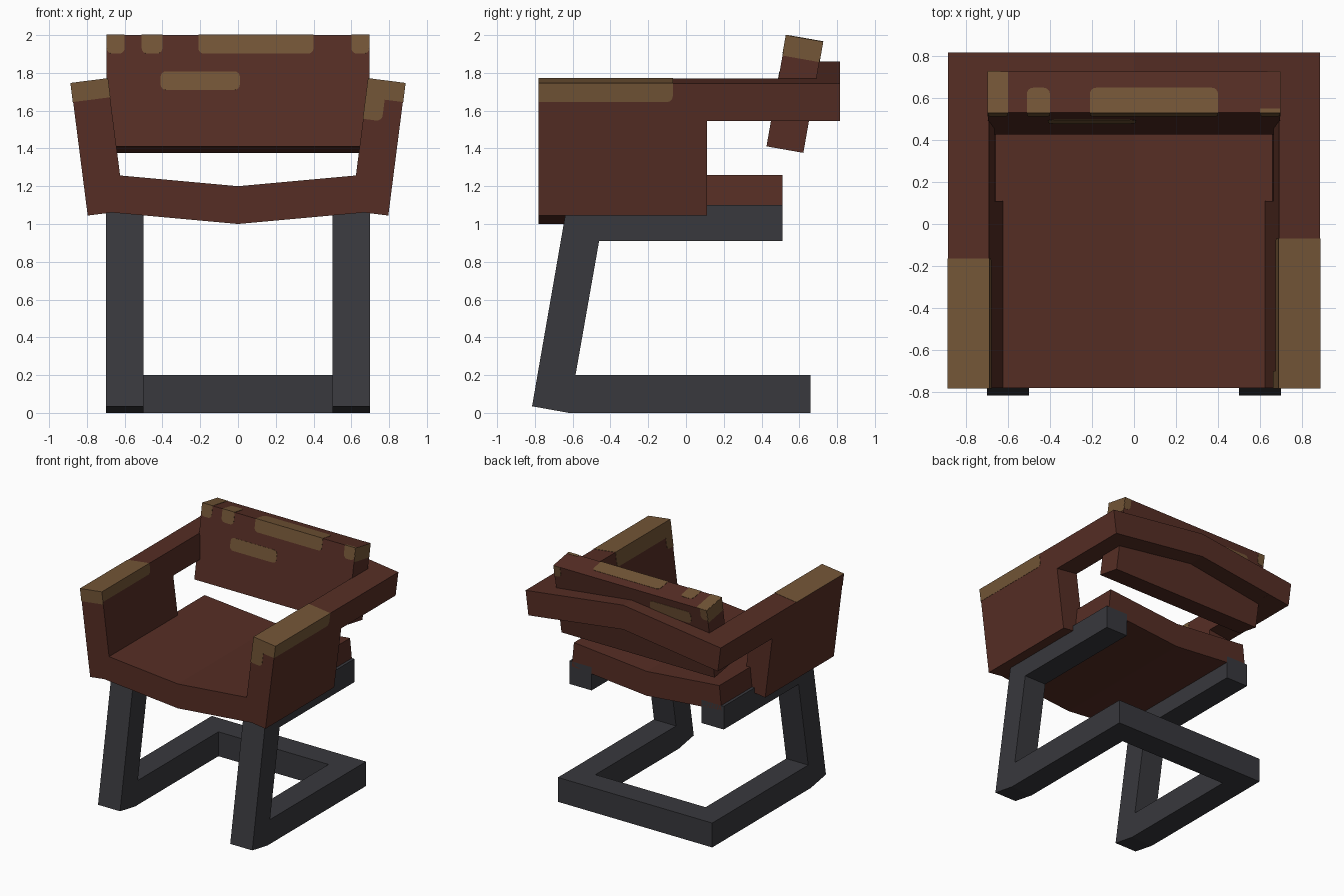
import bpy, bmesh, math
from mathutils import Vector

cube = bpy.data.objects.get("Cube")
if cube:
    bpy.data.objects.remove(cube, do_unlink=True)


def material(name, rgb):
    m = bpy.data.materials.new(name)
    m.use_nodes = True
    color = (*rgb, 1)
    m.diffuse_color = color
    m.node_tree.nodes["Principled BSDF"].inputs["Base Color"].default_value = color
    return m


LEATHER = material("brown leather", (0.093, 0.027, 0.018))
WORN = material("worn tan", (0.174, 0.093, 0.038))
METAL = material("dark metal", (0.040, 0.040, 0.047))
X, Y, Z = Vector((1, 0, 0)), Vector((0, 1, 0)), Vector((0, 0, 1))


def prism(name, outline, origin, u, v, sweep, mat):
    """Extrude a flat outline, drawn in the u-v plane, along sweep."""
    bm = bmesh.new()
    face = bm.faces.new([bm.verts.new(origin + u * a + v * b) for a, b in outline])
    ext = bmesh.ops.extrude_face_region(bm, geom=[face])
    moved = [g for g in ext["geom"] if isinstance(g, bmesh.types.BMVert)]
    bmesh.ops.translate(bm, verts=moved, vec=sweep)
    bmesh.ops.recalc_face_normals(bm, faces=bm.faces)
    mesh = bpy.data.meshes.new(name)
    bm.to_mesh(mesh)
    bm.free()
    mesh.materials.append(mat)
    obj = bpy.data.objects.new(name, mesh)
    bpy.context.collection.objects.link(obj)
    return obj


def rect(a0, a1, b0, b1, radii=(0, 0, 0, 0)):
    """Rectangle with a radius per corner: low-low, high-low, high-high, low-high."""
    corners = [(a0, b0, 1, 1), (a1, b0, -1, 1), (a1, b1, -1, -1), (a0, b1, 1, -1)]
    pts = []
    for i, ((a, b, sa, sb), r) in enumerate(zip(corners, radii)):
        if r == 0:
            pts.append((a, b))
            continue
        for k in range(5):
            t = math.radians(180 + 90 * i + 22.5 * k)
            pts.append((a + sa * r + r * math.cos(t), b + sb * r + r * math.sin(t)))
    return pts


T = 0.002  # thickness of the worn patches


def patch(name, outline, origin, u, v, normal):
    prism(name, outline, origin, u, v, normal * T, WORN)


# Cantilever frame: two bent sides joined by a rear floor bar
side = [(0.51, 0.91), (0.51, 1.10), (-0.63, 1.10), (-0.815, 0.035), (-0.62, 0),
        (0.66, 0), (0.66, 0.2), (-0.585, 0.2), (-0.46, 0.91)]
frame = prism("frame_sides", side, X * 0.5, Y, Z, X * 0.2, METAL)
frame.modifiers.new("Mirror", 'MIRROR')
prism("rear_floor_bar", rect(-0.5, 0.5, 0, 0.2), Y * 0.46, X, Z, Y * 0.2, METAL)

# Shallow V seat
seat = [(0, 1.2), (0.66, 1.26), (0.68, 1.062), (0, 1.0), (-0.68, 1.062), (-0.66, 1.26)]
prism("seat", seat, Y * -0.78, X, Z, Y * 1.29, LEATHER)

# Peaked rail behind the backrest
rail = [(0, 1.86), (0.69, 1.77), (0.665, 1.572), (0, 1.66), (-0.665, 1.572), (-0.69, 1.77)]
prism("back_rail", rail, Y * 0.61, X, Z, Y * 0.205, LEATHER)

# Splayed arms: deep panel in front, slim strip behind
W, DEEP, STRIP = 0.197, 0.706, 0.2
arm = [(0, 0), (1.595, 0), (1.595, STRIP), (0.89, STRIP), (0.89, DEEP), (0, DEEP)]
for s, label, worn_len in ((1, "left", 0.71), (-1, "right", 0.615)):
    out = Vector((0.992 * s, 0, -0.127))
    down = Vector((-0.127 * s, 0, -0.992))
    corner = Vector((0.69 * s, -0.78, 1.77))
    prism(label + "_arm", arm, corner, Y, down, out * W, LEATHER)
    patch(label + "_arm_worn_top", rect(-T, worn_len, -T, W + T, (0, 0, 0, 0)),
          corner, Y, out, -down)
    patch(label + "_arm_worn_front", rect(-T, W + T, 0, 0.1), corner, out, down, -Y)
    depth = 0.12 if s > 0 else 0.08
    patch(label + "_arm_worn_inside", rect(0, worn_len, 0, depth, (0, 0, 0.03, 0)),
          corner, Y, down, -out)
    if s > 0:
        patch("left_arm_worn_outside", rect(0, worn_len, 0, 0.1, (0, 0, 0.03, 0)),
              corner + out * W, Y, down, out)
        patch("left_arm_worn_front_drip", rect(-T, 0.1, 0.1, 0.215, (0, 0, 0.03, 0)),
              corner, out, down, -Y)
        patch("left_arm_worn_inside_drip", rect(0, 0.08, depth, 0.215, (0, 0, 0.03, 0)),
              corner, Y, down, -out)

# Leaning backrest slab
lean = math.radians(10)
down = Vector((0, -math.sin(lean), -math.cos(lean)))
back = Vector((0, math.cos(lean), -math.sin(lean)))
top = Vector((0, 0.53, 2.0))
H, D, HALF = 0.598, 0.198, 0.695
prism("backrest", rect(-HALF, HALF, 0, H), top, X, down, back * D, LEATHER)

# Worn patches on the backrest front and top edge
R = 0.03
low = (0, 0, R, R)
for name, a0, a1, reach in (("outer", -HALF, -0.6, D), ("small", -0.51, -0.4, 0.12),
                            ("long", -0.21, 0.4, 0.12), ("corner", 0.6, HALF, 0.02)):
    patch("backrest_worn_front_" + name, rect(a0, a1, -T, 0.1, low), top, X, down, -back)
    patch("backrest_worn_top_" + name,
          rect(a0, a1, 0, reach, low if 0.1 < reach < D else (0, 0, 0, 0)),
          top, X, back, -down)
patch("backrest_worn_middle", rect(-0.41, 0.01, 0.195, 0.295, (R,) * 4), top, X, down, -back)

# Worn ends and rear marks of the backrest
rear = top + back * D
for s, label in ((1, "left"), (-1, "right")):
    patch("backrest_worn_end_" + label, rect(0, D, 0, 0.11), top + X * HALF * s,
          back, down, X * s)
    patch("backrest_worn_rear_" + label, rect(0, 0.06, 0, 0.09, (0, 0, R, 0)),
          rear + X * HALF * s, X * -s, down, back)
patch("backrest_worn_rear_middle", rect(-0.54, -0.17, 0.06, 0.16, (R,) * 4),
      rear, X, down, back)
